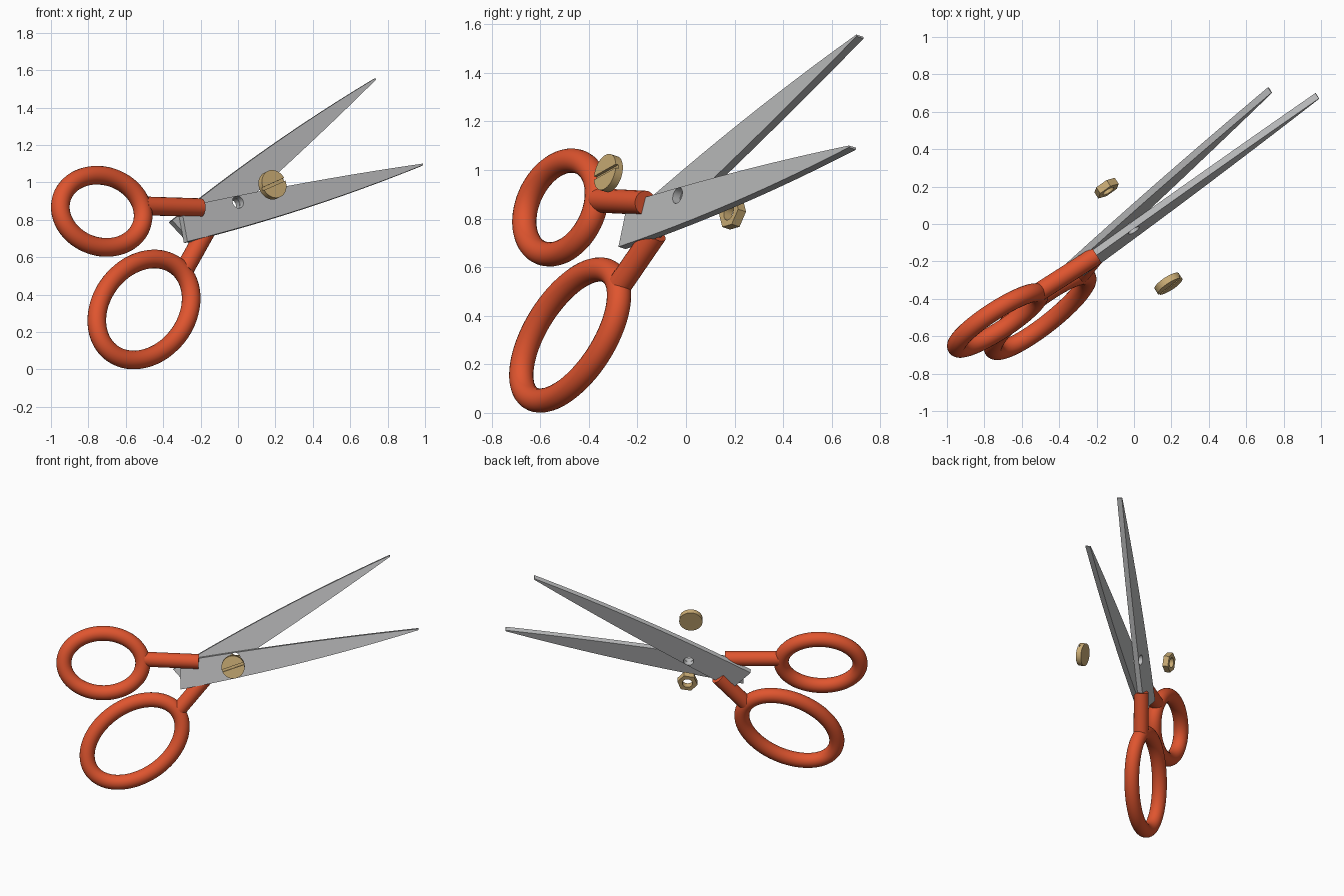
import bpy
import bmesh
from math import sin, cos, pi, radians
from mathutils import Matrix, Vector

cube = bpy.data.objects.get("Cube")
if cube:
    bpy.data.objects.remove(cube, do_unlink=True)

# Scissor plane: x along the blades, y upward, z along the screw axis
FACING = Vector((0.524, -0.81, 0.262)).normalized()
ALONG = Vector((0, 0, 1)).cross(FACING).normalized()
UP = FACING.cross(ALONG)
PIVOT = Vector((0, -0.035, 0.895))
PLANE = Matrix.Translation(PIVOT) @ Matrix((ALONG, UP, FACING)).transposed().to_4x4()

THICK = 0.036
FRONT_W, REAR_W = -0.005, -0.056
HOLE_R = 0.034


def make_material(name, color):
    mat = bpy.data.materials.new(name)
    mat.use_nodes = True
    mat.diffuse_color = (*color, 1)
    mat.node_tree.nodes["Principled BSDF"].inputs["Base Color"].default_value = (*color, 1)
    return mat


STEEL = make_material("steel grey", (0.51, 0.515, 0.52))
ORANGE = make_material("handle orange", (0.74, 0.09, 0.028))
BRASS = make_material("brass", (0.6, 0.42, 0.18))


def activate(obj):
    bpy.ops.object.select_all(action="DESELECT")
    obj.select_set(True)
    bpy.context.view_layer.objects.active = obj


def finish(obj, name, mat, local=Matrix()):
    """Name, colour, shade and move a part into the scissor plane."""
    obj.name = name
    obj.data.materials.clear()
    obj.data.materials.append(mat)
    activate(obj)
    bpy.ops.object.shade_smooth_by_angle(angle=radians(35))
    bpy.context.view_layer.update()
    obj.matrix_world = PLANE @ local @ obj.matrix_world
    return obj


def cylinder(radius, depth, w, sides=48, turn=0):
    bpy.ops.mesh.primitive_cylinder_add(vertices=sides, radius=radius, depth=depth,
                                        location=(0, 0, w), rotation=(0, 0, turn))
    return bpy.context.object


def cut(obj, cutter):
    """Subtract the cutter and discard it."""
    mod = obj.modifiers.new("cut", "BOOLEAN")
    mod.operation = "DIFFERENCE"
    mod.solver = "EXACT"
    mod.object = cutter
    activate(obj)
    bpy.ops.object.modifier_apply(modifier=mod.name)
    bpy.data.objects.remove(cutter, do_unlink=True)


def bowed_edge(start, end, bulge, steps=12):
    """Points from start to end, bowed sideways."""
    points = []
    for i in range(steps + 1):
        t = i / steps
        p = Vector(start).lerp(Vector(end), t)
        p.y += bulge * 4 * t * (1 - t)
        points.append(p)
    return points


def blade(name, local=Matrix()):
    heel_low, heel_high = (-0.359, -0.219), (-0.366, -0.03)
    tip_low, tip_high = (1.215, 0.205), (1.213, 0.213)
    outline = bowed_edge(heel_low, tip_low, -0.024) + bowed_edge(tip_high, heel_high, 0.012)
    bm = bmesh.new()
    face = bm.faces.new([bm.verts.new((p.x, p.y, -THICK)) for p in outline])
    top = bmesh.ops.extrude_face_region(bm, geom=[face])["geom"]
    bmesh.ops.translate(bm, vec=(0, 0, THICK),
                        verts=[g for g in top if isinstance(g, bmesh.types.BMVert)])
    bmesh.ops.recalc_face_normals(bm, faces=bm.faces)
    mesh = bpy.data.meshes.new(name)
    bm.to_mesh(mesh)
    bm.free()
    obj = bpy.data.objects.new(name, mesh)
    bpy.context.collection.objects.link(obj)
    cut(obj, cylinder(HOLE_R, 0.3, 0))
    finish(obj, name, STEEL, local)


def tube(name, points, cyclic):
    """Round handle tube along a path."""
    curve = bpy.data.curves.new(name, "CURVE")
    curve.dimensions = "3D"
    curve.bevel_depth = 0.05
    curve.bevel_resolution = 8
    curve.use_fill_caps = not cyclic
    spline = curve.splines.new("POLY")
    spline.points.add(len(points) - 1)
    for sp, p in zip(spline.points, points):
        sp.co = (*p, 1)
    spline.use_cyclic_u = cyclic
    obj = bpy.data.objects.new(name, curve)
    bpy.context.collection.objects.link(obj)
    activate(obj)
    bpy.ops.object.convert(target="MESH")
    finish(bpy.context.object, name, ORANGE)


def ring(name, center, major, minor, tilt, w, steps=72):
    spin = Matrix.Rotation(radians(tilt), 3, "Z")
    middle = Vector((*center, w))
    path = [middle + spin @ Vector((major * cos(a), minor * sin(a), 0))
            for a in (2 * pi * i / steps for i in range(steps))]
    tube(name, path, True)


# Blades: the rear one is the front one turned over about the line between them
flip = (Matrix.Translation((0, 0, -THICK - 0.001))
        @ Matrix.Rotation(pi, 4, Vector((cos(radians(22)), sin(radians(22)), 0)))
        @ Matrix.Translation((0, 0, THICK + 0.001)))
blade("front_blade")
blade("rear_blade", flip)

# Handles: finger loops and shanks
ring("upper_finger_loop", (-0.873, -0.05), 0.262, 0.2, 1, FRONT_W)
ring("lower_finger_loop", (-0.662, -0.58), 0.349, 0.235, 36, REAR_W)
tube("upper_shank", [(-0.6, -0.02, FRONT_W), (-0.24, -0.03, FRONT_W)], False)
tube("lower_shank", [(-0.37, -0.363, REAR_W), (-0.193, -0.146, REAR_W)], False)

# Screw head with a slot, floating in front
head = cylinder(0.077, 0.036, 0.351)
bpy.ops.mesh.primitive_cube_add(size=1, location=(0, 0, 0.369), rotation=(0, 0, radians(20)))
slot = bpy.context.object
slot.scale = (0.3, 0.016, 0.026)
cut(head, slot)
finish(head, "screw_head", BRASS)

# Hexagonal nut, floating behind
nut = cylinder(0.068, 0.04, -0.28, 6, radians(100))
cut(nut, cylinder(HOLE_R, 0.2, -0.28))
finish(nut, "hex_nut", BRASS)
